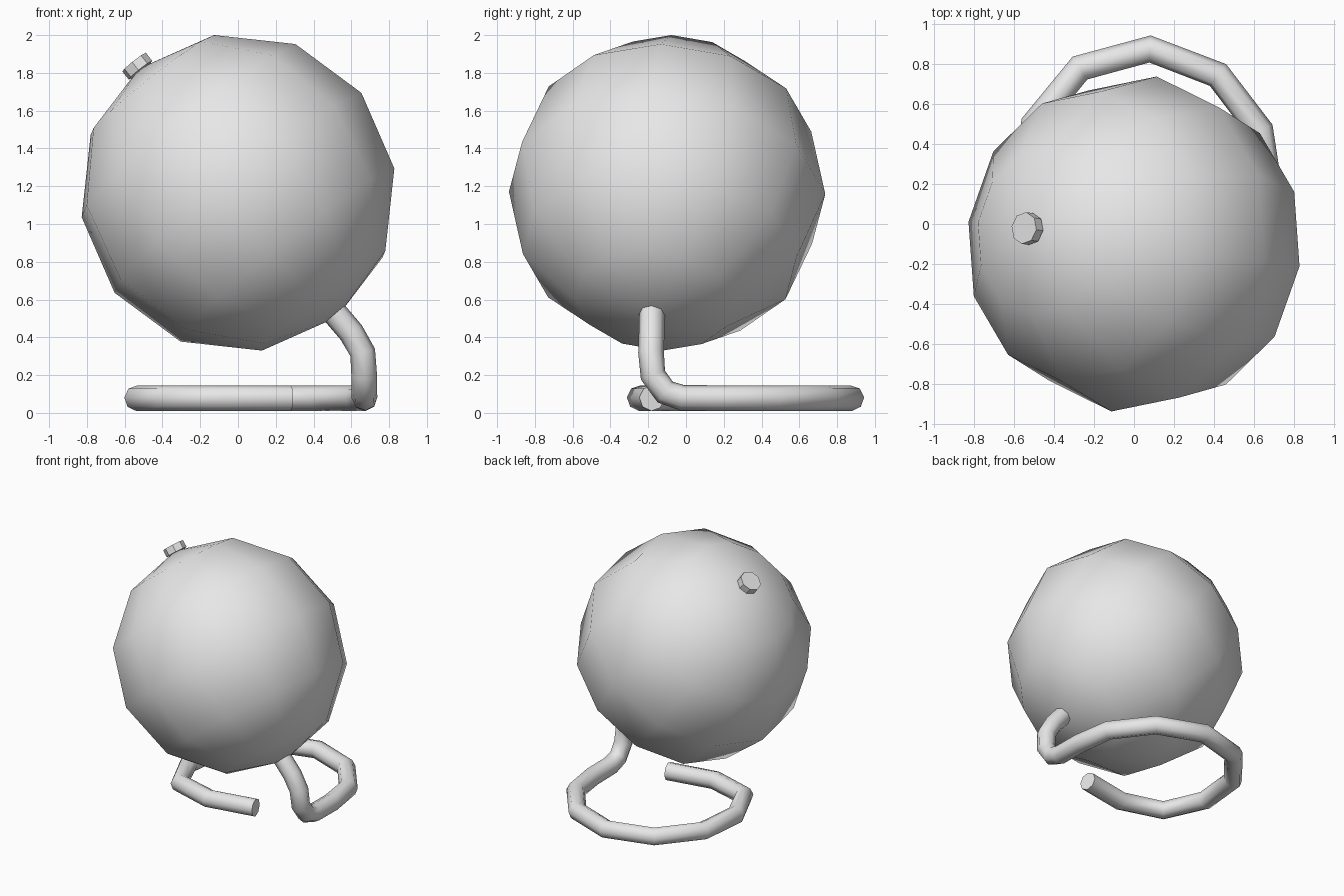
import bpy
from mathutils import Matrix, Vector

cube = bpy.data.objects.get("Cube")
if cube:
    bpy.data.objects.remove(cube, do_unlink=True)

# Single grey finish
grey = bpy.data.materials.new("plain_grey")
grey.use_nodes = True
colour = (0.8, 0.8, 0.8, 1)
grey.diffuse_color = colour
grey.node_tree.nodes["Principled BSDF"].inputs["Base Color"].default_value = colour

# Tilted spin axis; the frame's x axis points at an equator vertex
CENTRE = Vector((0, -0.1, 1.165))
RADIUS = 0.845
axis = Vector((-0.62, 0.09, 0.78)).normalized()
side = Vector((0.136, 0.99, -0.01))
side = (side - axis * side.dot(axis)).normalized()
TILT = Matrix((side, axis.cross(side), axis)).transposed().to_4x4()


def finish(name, smooth):
    obj = bpy.context.object
    obj.name = name
    obj.data.materials.clear()
    obj.data.materials.append(grey)
    if smooth:
        bpy.ops.object.shade_smooth()
    return obj


# Ball of the globe
bpy.ops.mesh.primitive_uv_sphere_add(segments=12, ring_count=6, radius=RADIUS)
ball = finish("globe_ball", True)
ball.matrix_world = Matrix.Translation(CENTRE) @ TILT

# Small knob on the upper pole
bpy.ops.mesh.primitive_cylinder_add(vertices=8, radius=0.08, depth=0.055)
knob = finish("pole_knob", False)
knob.matrix_world = Matrix.Translation(CENTRE + axis * 0.86) @ TILT

# Bent tube: support leg flowing into the open floor ring
path = [
    (0.515, -0.18, 0.525), (0.60, -0.182, 0.425), (0.66, -0.185, 0.32),
    (0.668, -0.175, 0.20), (0.668, -0.11, 0.11), (0.67, -0.02, 0.08),
    (0.67, 0.20, 0.078), (0.63, 0.47, 0.078), (0.42, 0.745, 0.078),
    (0.08, 0.875, 0.078), (-0.27, 0.78, 0.078), (-0.50, 0.50, 0.078),
    (-0.535, 0.15, 0.078), (-0.40, -0.15, 0.078), (-0.08, -0.245, 0.078),
    (0.28, -0.18, 0.078),
]
curve = bpy.data.curves.new("stand_tube", "CURVE")
curve.dimensions = "3D"
curve.bevel_depth = 0.068
curve.bevel_resolution = 2
curve.use_fill_caps = True
spline = curve.splines.new("POLY")
spline.points.add(len(path) - 1)
for point, co in zip(spline.points, path):
    point.co = (*co, 1)
stand = bpy.data.objects.new("stand_tube", curve)
bpy.context.collection.objects.link(stand)
bpy.ops.object.select_all(action="DESELECT")
stand.select_set(True)
bpy.context.view_layer.objects.active = stand
bpy.ops.object.convert(target="MESH")
finish("stand_tube", False)
bpy.ops.object.shade_smooth_by_angle(angle=1.05)
